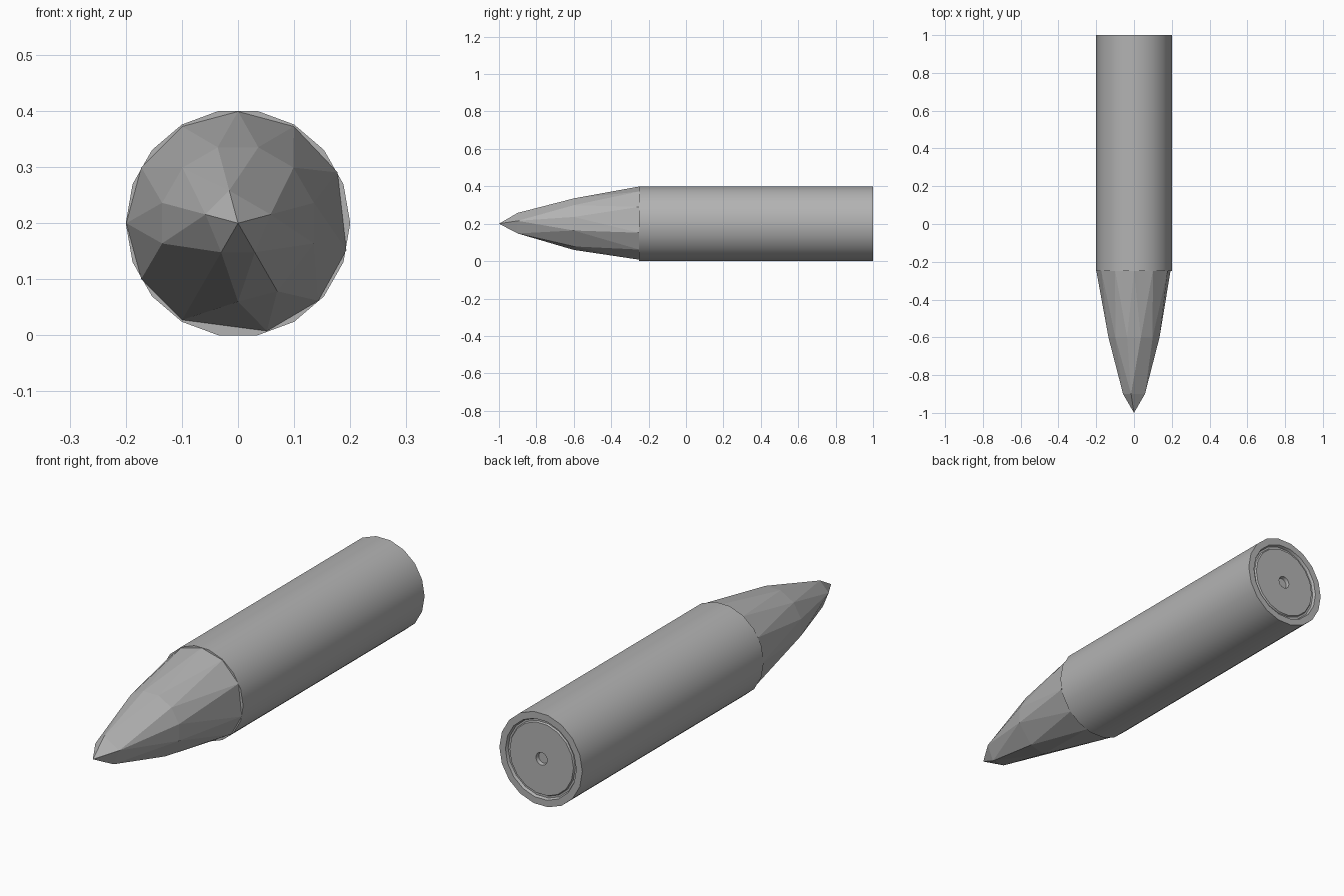
import bpy, bmesh, math

if "Cube" in bpy.data.objects:
    bpy.data.objects.remove(bpy.data.objects["Cube"])

CZ = 0.2        # height of the long axis
ZS = 1.015      # slight stretch so the 18-sided body fills its height

grey = bpy.data.materials.new("dark_grey")
grey.diffuse_color = (0.45, 0.45, 0.45, 1)
grey.use_nodes = True
grey.node_tree.nodes["Principled BSDF"].inputs["Base Color"].default_value = grey.diffuse_color


def ring(bm, y, r, degs, zs=1.0):
    return [bm.verts.new((r * math.cos(math.radians(a)), y,
                          CZ + zs * r * math.sin(math.radians(a)))) for a in degs]


def finish(bm, name):
    bmesh.ops.recalc_face_normals(bm, faces=bm.faces[:])
    me = bpy.data.meshes.new(name)
    bm.to_mesh(me)
    bm.free()
    me.materials.append(grey)
    ob = bpy.data.objects.new(name, me)
    bpy.context.collection.objects.link(ob)
    return ob


def lathe(name, profile, n=18):
    """Sweep (y, radius) pairs around the axis and cap both ends."""
    bm = bmesh.new()
    degs = [360 * i / n for i in range(n)]
    rings = [ring(bm, y, r, degs, ZS) for y, r in profile]
    for a, b in zip(rings, rings[1:]):
        for i in range(n):
            j = (i + 1) % n
            bm.faces.new((a[i], a[j], b[j], b[i]))
    bm.faces.new(rings[0])
    bm.faces.new(rings[-1])
    return finish(bm, name)


# Casing: cylinder with a grooved base and a small centre hole
casing = lathe("casing", [(-0.25, 0.2), (1.0, 0.2), (1.0, 0.171), (0.988, 0.166),
                          (0.988, 0.158), (0.995, 0.154), (0.995, 0.027), (0.98, 0.024)])
bpy.context.view_layer.objects.active = casing
casing.select_set(True)
bpy.ops.object.shade_smooth_by_angle(angle=math.radians(30))

# Tip: irregular faceted nose, wrapped around uneven rings
bm = bmesh.new()
bm.verts.new((0, -1.0, CZ))
ring(bm, -0.9, 0.06, [15, 105, 165, 240, 300])
ring(bm, -0.6, 0.14, [15, 45, 75, 105, 135, 165, 195, 270, 300, 345])
ring(bm, -0.25, 0.199, [27, 60, 90, 120, 150, 180, 210, 240, 285, 316, 346])
bmesh.ops.convex_hull(bm, input=bm.verts[:])
# The hidden back of the tip sits on the casing, so it stays open
back = [f for f in bm.faces if all(v.co.y > -0.26 for v in f.verts)]
bmesh.ops.delete(bm, geom=back, context='FACES')
finish(bm, "tip")
